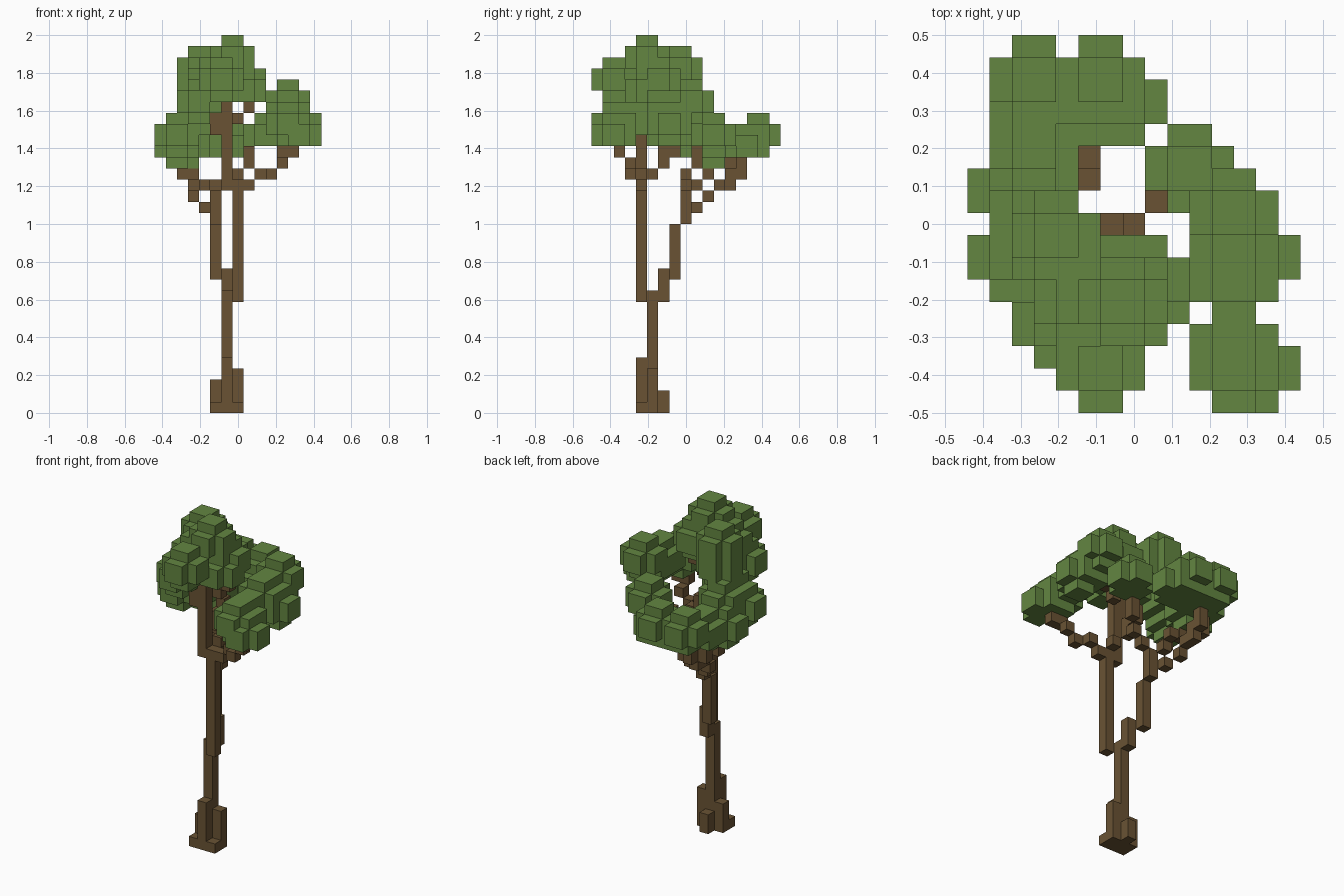
import bpy
import bmesh
import math
from mathutils import Vector

UNIT = 2 / 34                       # edge of one block
ORIGIN = Vector((-7.5, -8.5, 0))    # grid corner, in blocks

cube = bpy.data.objects.get("Cube")
if cube:
    bpy.data.objects.remove(cube, do_unlink=True)


def make_material(name, colour):
    mat = bpy.data.materials.new(name)
    mat.use_nodes = True
    mat.diffuse_color = (*colour, 1)
    bsdf = mat.node_tree.nodes["Principled BSDF"]
    bsdf.inputs["Base Color"].default_value = (*colour, 1)
    bsdf.inputs["Roughness"].default_value = 0.9
    return mat


def box(lo, hi):
    """All blocks from corner lo to corner hi, inclusive."""
    return {(x, y, z)
            for x in range(lo[0], hi[0] + 1)
            for y in range(lo[1], hi[1] + 1)
            for z in range(lo[2], hi[2] + 1)}


def blob(corner, floor=0):
    """Rounded leaf clump: three crossed boxes, cut flat below floor."""
    cells = set()
    for axis in range(3):
        lo = [c + (a != axis) for a, c in enumerate(corner)]
        hi = [c + 3 - (a != axis) for a, c in enumerate(corner)]
        cells |= box(lo, hi)
    return {c for c in cells if c[2] >= floor}


def columns(parts):
    """Upright runs of blocks given as x, y, bottom, top."""
    cells = set()
    for x, y, bottom, top in parts:
        cells |= box((x, y, bottom), (x, y, top))
    return cells


def build(name, cells, mat, solid):
    """Outer skin of a set of blocks; flat areas merged into single faces."""
    bm = bmesh.new()
    corners = {}

    def vert(p):
        key = tuple(round(c) for c in p)
        if key not in corners:
            corners[key] = bm.verts.new((Vector(key) + ORIGIN) * UNIT)
        return corners[key]

    for cell in sorted(cells):
        for axis in range(3):
            for sign in (0, 1):
                near = list(cell)
                near[axis] += 1 if sign else -1
                if tuple(near) in solid:
                    continue
                u, v = Vector(), Vector()
                u[(axis + 1) % 3] = v[(axis + 2) % 3] = 1
                p = Vector(cell)
                p[axis] += sign
                loop = [p, p + u, p + u + v, p + v]
                if not sign:
                    loop.reverse()
                bm.faces.new([vert(q) for q in loop])
    bmesh.ops.dissolve_limit(bm, angle_limit=math.radians(1),
                             verts=bm.verts, edges=bm.edges)
    mesh = bpy.data.meshes.new(name)
    bm.to_mesh(mesh)
    bm.free()
    mesh.materials.append(mat)
    obj = bpy.data.objects.new(name, mesh)
    bpy.context.collection.objects.link(obj)


bark = make_material("bark_brown", (0.142, 0.086, 0.034))
leaf = make_material("leaf_green", (0.125, 0.236, 0.053))

# Trunk with root buttresses
trunk = box((5, 4, 0), (7, 5, 0)) | columns(
    [(6, 5, 0, 10), (6, 4, 0, 4), (7, 5, 0, 3), (5, 5, 0, 2), (6, 6, 0, 1)])

# Front limb and its twigs
front_limb = columns([
    (7, 4, 10, 20), (6, 4, 20, 27), (5, 4, 25, 26),
    (8, 4, 20, 20), (9, 4, 21, 21), (10, 3, 21, 21),
    (11, 3, 22, 22), (11, 2, 23, 23), (12, 2, 23, 23),
    (7, 5, 21, 21), (6, 6, 22, 23), (6, 7, 23, 24),
    (7, 5, 26, 26), (8, 5, 27, 27)])

# Rear limb and its twigs
rear_limb = columns([
    (6, 6, 10, 12), (5, 7, 12, 16), (5, 8, 17, 19),
    (4, 9, 18, 18), (5, 10, 19, 19), (5, 11, 20, 20),
    (3, 10, 19, 19), (3, 11, 20, 20),
    (3, 12, 20, 21), (3, 13, 21, 22), (2, 12, 21, 22),
    (4, 9, 20, 20), (3, 10, 21, 21), (2, 10, 21, 21),
    (6, 8, 20, 20), (7, 8, 21, 21), (8, 9, 22, 23)])

# Tall crown
crown = blob((6, 3, 27), floor=28)
for corner in [(5, 3, 30), (2, 6, 29), (2, 6, 27), (4, 0, 28), (2, 2, 26),
               (6, 4, 28), (3, 3, 28), (4, 4, 28), (2, 5, 25)]:
    crown |= blob(corner)

# Left and rear foliage
rear_leaves = set()
for corner in [(0, 8, 22), (0, 5, 23), (1, 7, 24), (1, 9, 22),
               (1, 13, 23), (4, 13, 23)]:
    rear_leaves |= blob(corner)
for corner in [(5, 12, 22), (1, 11, 22), (3, 12, 22)]:
    rear_leaves |= blob(corner, floor=23)

# Right-hand foliage
side_leaves = set()
for corner in [(8, 9, 23), (10, 7, 26), (11, 5, 24), (10, 6, 25), (10, 4, 25),
               (10, 0, 24), (11, 0, 23), (10, 1, 24)]:
    side_leaves |= blob(corner, floor=24)

foliage = crown | rear_leaves | side_leaves
wood = (trunk | front_limb | rear_limb) - foliage
solid = foliage | wood

for name, cells in [("trunk", trunk), ("front_limb", front_limb - trunk),
                    ("rear_limb", rear_limb - trunk - front_limb)]:
    build(name, cells & wood, bark, solid)
for name, cells in [("crown_leaves", crown), ("rear_leaves", rear_leaves - crown),
                    ("side_leaves", side_leaves - crown - rear_leaves)]:
    build(name, cells, leaf, solid)
